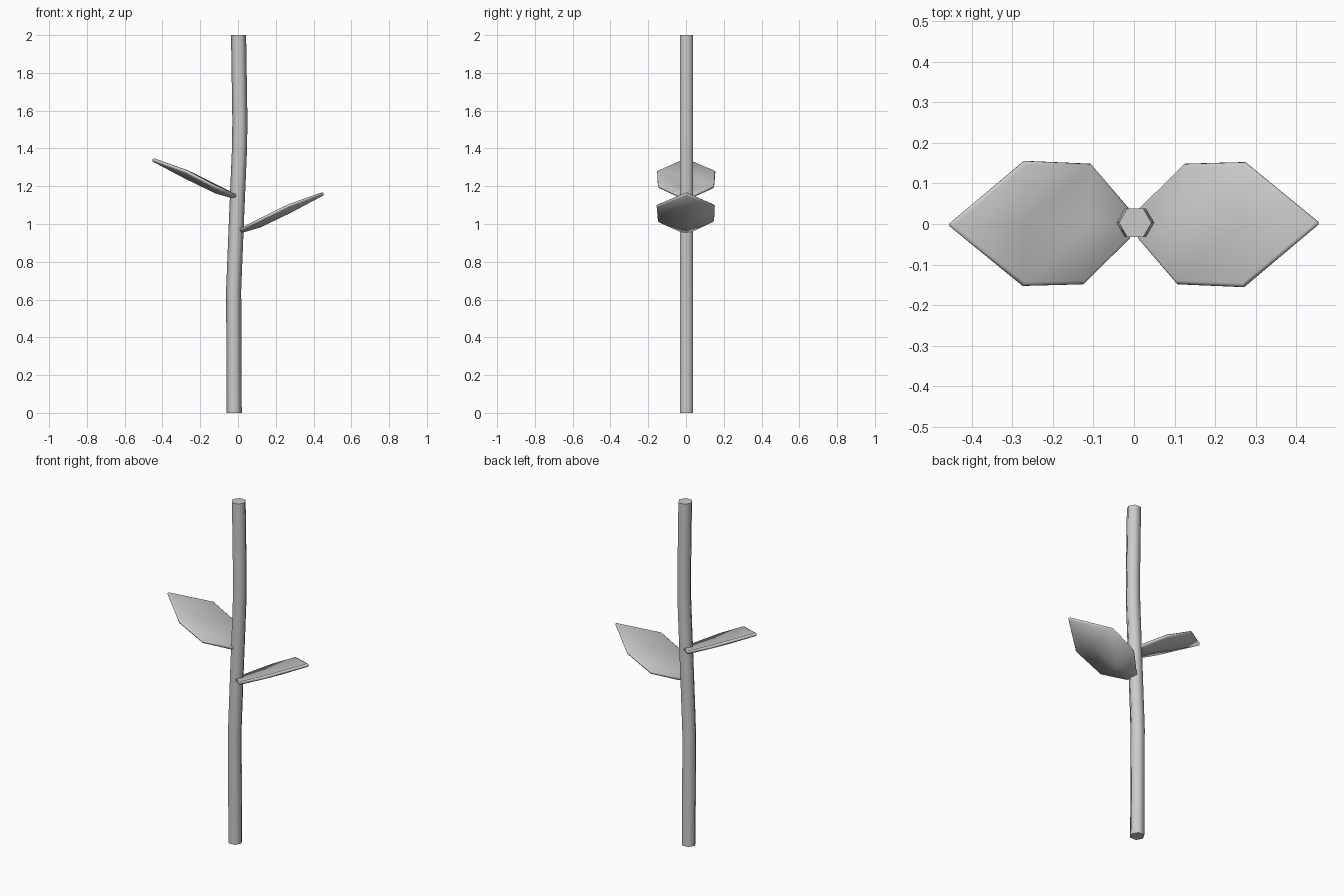
import bpy, bmesh
from math import cos, sin, pi

if "Cube" in bpy.data.objects:
    bpy.data.objects.remove(bpy.data.objects["Cube"])


def make_object(name, bm):
    bmesh.ops.recalc_face_normals(bm, faces=bm.faces)
    mesh = bpy.data.meshes.new(name)
    bm.to_mesh(mesh)
    bm.free()
    obj = bpy.data.objects.new(name, mesh)
    bpy.context.collection.objects.link(obj)
    return obj


# Six-sided stem following a gentle bend: (centre x, z)
path = [(-0.02, 0), (-0.023, 0.65), (-0.009, 1.0), (0.008, 1.4), (0.01, 1.55), (0.003, 2)]
bm = bmesh.new()
rings = [[bm.verts.new((x + 0.04 * cos(i * pi / 3), 0.003 + 0.04 * sin(i * pi / 3), z))
          for i in range(6)] for x, z in path]
for a, b in zip(rings, rings[1:]):
    for i in range(6):
        f = bm.faces.new((a[i], a[(i + 1) % 6], b[(i + 1) % 6], b[i]))
        f.smooth = True
for cap in (rings[0], rings[-1]):
    bm.faces.new(cap)
    for i in range(6):
        bm.edges.get((cap[i], cap[(i + 1) % 6])).smooth = False
make_object("stem", bm)


# Cupped leaf, built pointing along +x or turned half round for -x
def leaf(name, side, base_z):
    # rows across the leaf, each from front edge over the midrib to back edge
    rows = [[(0.01, -0.035, 0.008), (0.012, 0, 0.0), (0.01, 0.035, 0.008)],
            [(0.107, -0.148, 0.058), (0.115, 0, 0.03), (0.125, 0.148, 0.06)],
            [(0.27, -0.155, 0.138), (0.275, 0, 0.107), (0.273, 0.152, 0.138)]]
    bm = bmesh.new()
    place = lambda p: bm.verts.new((side * p[0], side * p[1], base_z + p[2]))
    grid = [[place(p) for p in row] for row in rows]
    tip = place((0.457, 0.002, 0.204))
    for a, b in zip(grid, grid[1:]):
        for i in range(2):
            bm.faces.new((a[i], b[i], b[i + 1], a[i + 1]))
    for i in range(2):
        bm.faces.new((grid[-1][i], tip, grid[-1][i + 1]))
    for f in bm.faces:
        f.smooth = True
    obj = make_object(name, bm)
    solid = obj.modifiers.new("thickness", 'SOLIDIFY')
    solid.thickness = 0.018
    solid.offset = 0
    bevel = obj.modifiers.new("rounded_rim", 'BEVEL')
    bevel.width = 0.006
    bevel.segments = 1
    bevel.limit_method = 'ANGLE'
    bevel.angle_limit = 1.2


leaf("lower_leaf", 1, 0.96)
leaf("upper_leaf", -1, 1.14)
